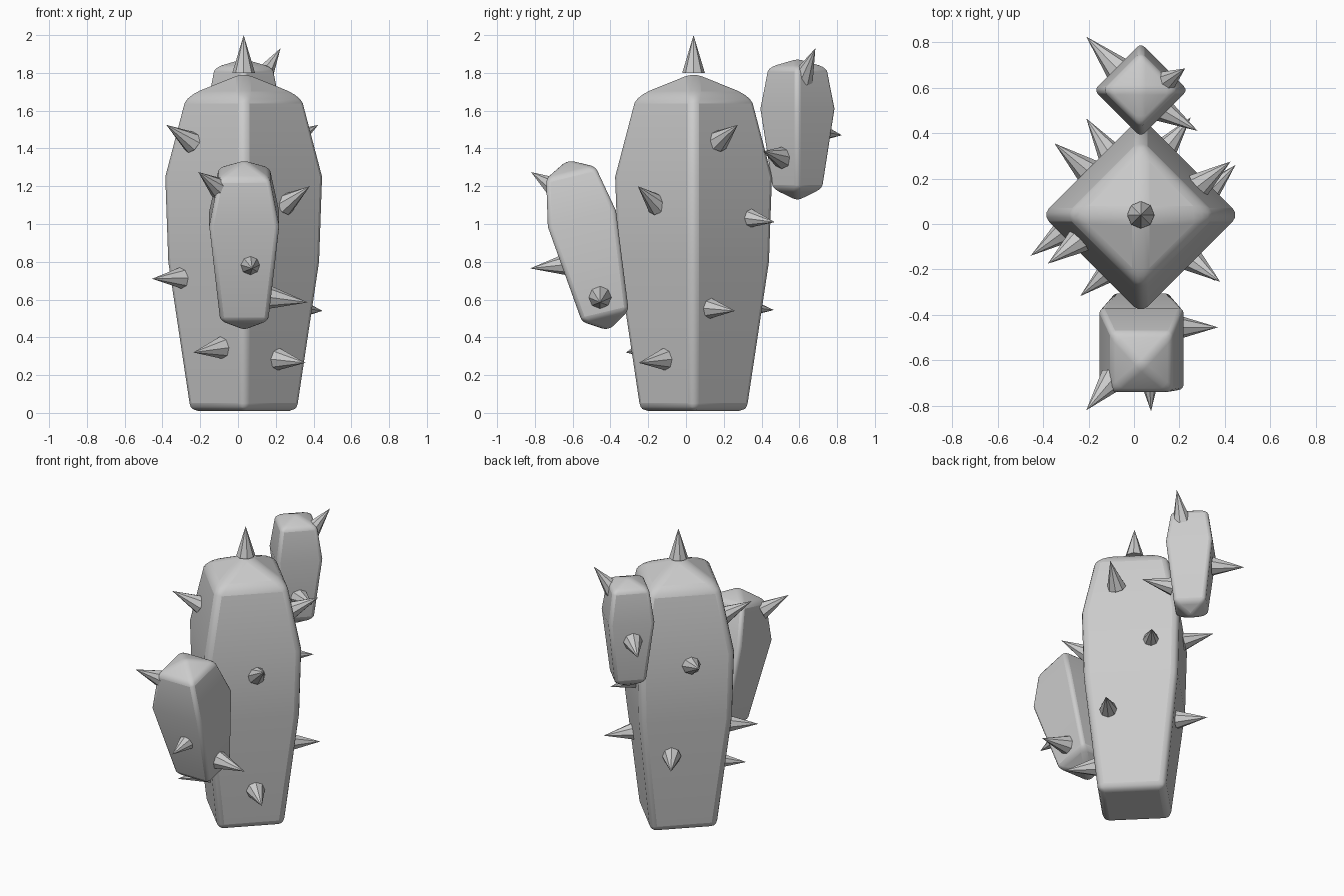
import bpy, bmesh, math
from mathutils import Vector, Matrix

if "Cube" in bpy.data.objects:
    bpy.data.objects.remove(bpy.data.objects["Cube"])


def finish(name, bm, matrix, bevel=0.0, smooth=None):
    bmesh.ops.recalc_face_normals(bm, faces=bm.faces)
    bm.transform(matrix)
    me = bpy.data.meshes.new(name)
    bm.to_mesh(me)
    bm.free()
    ob = bpy.data.objects.new(name, me)
    bpy.context.collection.objects.link(ob)
    if bevel:
        mod = ob.modifiers.new("soft_edges", "BEVEL")
        mod.width = bevel
        mod.segments = 3
        mod.limit_method = "ANGLE"
        mod.angle_limit = math.radians(25)
    if smooth:
        bpy.ops.object.select_all(action="DESELECT")
        ob.select_set(True)
        bpy.context.view_layer.objects.active = ob
        bpy.ops.object.shade_smooth_by_angle(angle=math.radians(smooth))
    return ob


def stem(name, rings, top, bottom, matrix, turn, bevel):
    """Four-sided stem from (height, corner radius) rings; bottom None = flat base."""
    bm = bmesh.new()
    loops = []
    for z, r in rings:
        loops.append([bm.verts.new((r * math.cos(turn + i * math.pi / 2),
                                    r * math.sin(turn + i * math.pi / 2), z)) for i in range(4)])
    for a, b in zip(loops, loops[1:]):
        for i in range(4):
            j = (i + 1) % 4
            bm.faces.new((a[i], a[j], b[j], b[i]))
    for loop, z in ((loops[-1], top), (loops[0], bottom)):
        if z is None:
            bm.faces.new(loop)
        else:
            tip = bm.verts.new((0, 0, z))
            for i in range(4):
                bm.faces.new((loop[i], loop[(i + 1) % 4], tip))
    return finish(name, bm, matrix, bevel, 40)


def spike(name, base, tip, length=0.2, radius=0.06):
    """Faceted cone ending at tip, pointing from base to tip."""
    d = (Vector(tip) - Vector(base)).normalized()
    bm = bmesh.new()
    bmesh.ops.create_cone(bm, cap_ends=True, segments=8, radius1=radius, radius2=0, depth=length)
    m = Matrix.Translation(Vector(tip) - d * length / 2) @ d.to_track_quat("Z", "Y").to_matrix().to_4x4()
    return finish(name, bm, m)


# Main trunk
stem("trunk", [(0.01, 0.30), (0.8, 0.418), (1.25, 0.434), (1.68, 0.322)], 1.81, None,
     Matrix.Translation((0.03, 0.04, 0)), 0, 0.042)

# Rear upper arm (upright)
stem("rear_arm", [(1.185, 0.14), (1.61, 0.206), (1.83, 0.163)], 1.878, 1.118,
     Matrix.Translation((0.03, 0.59, 0)), 0, 0.022)

# Front lower arm (leaning forward)
stem("front_arm", [(0.075, 0.18), (0.605, 0.262), (0.855, 0.19)], 0.925, -0.005,
     Matrix.Translation((0.033, -0.41, 0.44)) @ Matrix.Rotation(math.radians(13.5), 4, "X"),
     math.pi / 4, 0.022)

# Spikes: (base, tip)
groups = {
    "trunk_spike": [
        ((0.03, 0.04, 1.79), (0.03, 0.04, 2.0)),
        ((-0.24, -0.07, 1.43), (-0.38, -0.175, 1.525)),
        ((-0.305, -0.03, 0.715), (-0.455, -0.14, 0.71)),
        ((-0.09, -0.19, 0.345), (-0.237, -0.318, 0.32)),
        ((0.27, -0.17, 1.12), (0.38, -0.255, 1.2)),
        ((0.21, -0.11, 0.285), (0.357, -0.25, 0.265)),
        ((0.28, 0.165, 1.435), (0.425, 0.275, 1.525)),
        ((0.15, 0.345, 1.03), (0.25, 0.47, 1.01)),
        ((0.31, 0.12, 0.555), (0.447, 0.26, 0.54)),
        ((-0.10, 0.30, 0.56), (-0.21, 0.465, 0.545)),
        ((-0.20, 0.23, 1.19), (-0.35, 0.355, 1.25)),
    ],
    "rear_arm_spike": [
        ((0.13, 0.62, 1.78), (0.225, 0.685, 1.93)),
        ((0.13, 0.50, 1.355), (0.28, 0.41, 1.385)),
        ((-0.07, 0.68, 1.49), (-0.21, 0.825, 1.47)),
    ],
    "front_arm_spike": [
        ((-0.10, -0.69, 1.19), (-0.21, -0.82, 1.275)),
        ((0.065, -0.64, 0.785), (0.075, -0.825, 0.765)),
        ((0.18, -0.455, 0.61), (0.37, -0.455, 0.585)),
    ],
}
for name, spikes in groups.items():
    for i, (base, tip) in enumerate(spikes, 1):
        spike(f"{name}_{i}", base, tip)
